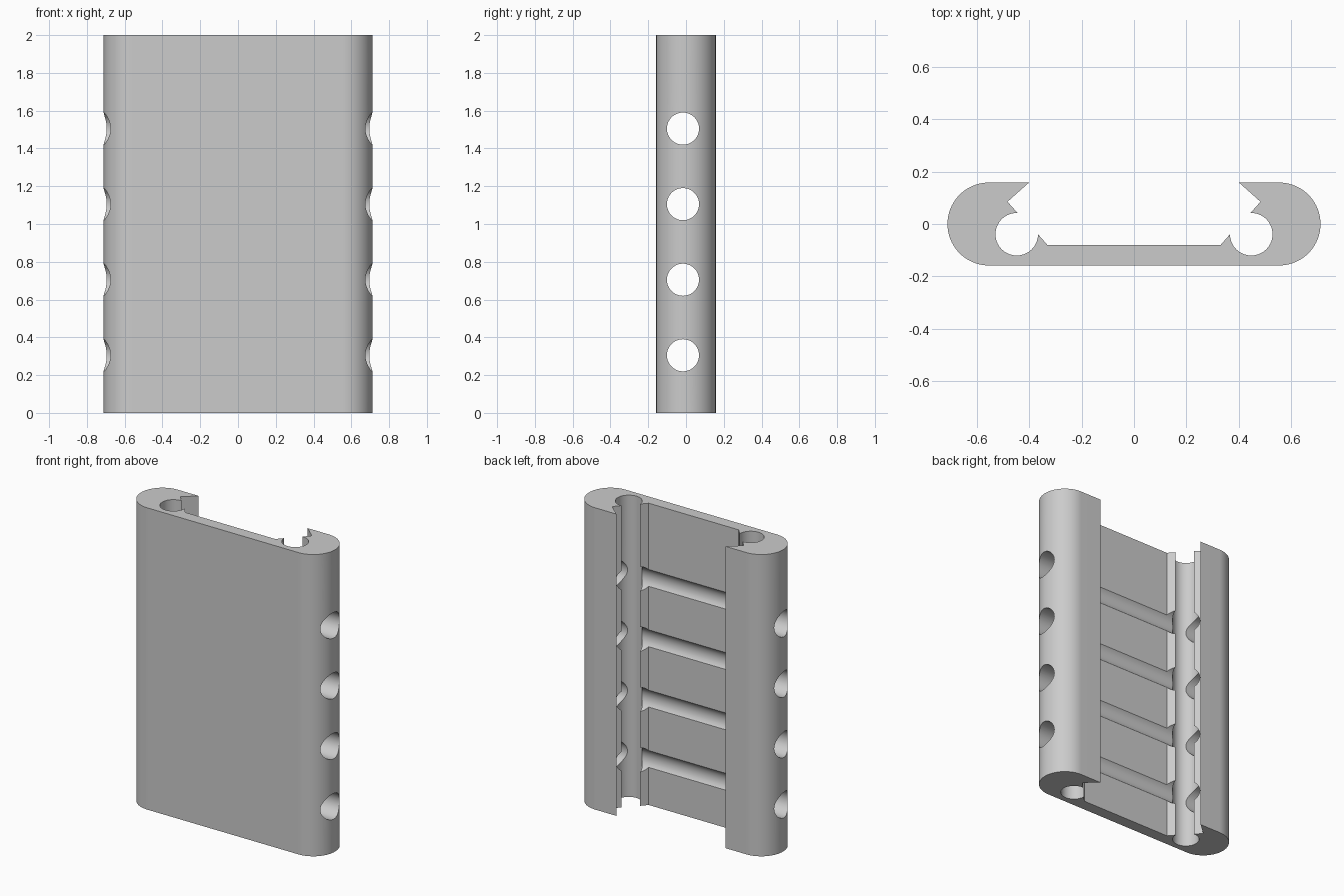
import bpy
import bmesh
from math import cos, sin, radians
from mathutils import Matrix, Vector

cube = bpy.data.objects.get("Cube")
if cube:
    bpy.data.objects.remove(cube, do_unlink=True)

HEIGHT = 2.0
HOLE_HEIGHTS = [0.305 + 0.4 * i for i in range(4)]

# Plain grey material
grey = bpy.data.materials.new("grey")
grey.use_nodes = True
grey.diffuse_color = (0.6, 0.6, 0.6, 1)
grey.node_tree.nodes["Principled BSDF"].inputs["Base Color"].default_value = (0.6, 0.6, 0.6, 1)


def arc(cx, cy, radius, start, end, steps):
    angles = [radians(start + (end - start) * i / steps) for i in range(steps + 1)]
    return [(cx + radius * cos(a), cy + radius * sin(a)) for a in angles]


def add_object(name, bm):
    bmesh.ops.recalc_face_normals(bm, faces=bm.faces)
    mesh = bpy.data.meshes.new(name)
    bm.to_mesh(mesh)
    bm.free()
    mesh.materials.append(grey)
    obj = bpy.data.objects.new(name, mesh)
    bpy.context.collection.objects.link(obj)
    return obj


# Half of the channel section: round edge, hooked lip, round slot, small ridge
half = arc(0.553, 0, 0.158, -90, 90, 48)
half += [(0.40, 0.158), (0.482, 0.085)]
half += arc(0.447, -0.039, 0.081, 92, -180, 64)
half += [(0.33, -0.08)]
section = half + [(-x, y) for x, y in reversed(half)]

# Channel body extruded upwards
bm = bmesh.new()
base = bm.faces.new([bm.verts.new((x, y, 0)) for x, y in section])
grown = bmesh.ops.extrude_face_region(bm, geom=[base])["geom"]
top = [v for v in grown if isinstance(v, bmesh.types.BMVert)]
bmesh.ops.translate(bm, verts=top, vec=Vector((0, 0, HEIGHT)))
body = add_object("channel_body", bm)

# Rods that drill the cross holes and the grooves in the web
bm = bmesh.new()
for z in HOLE_HEIGHTS:
    place = Matrix.Translation((0, -0.016, z)) @ Matrix.Rotation(radians(90), 4, "Y")
    bmesh.ops.create_cone(bm, cap_ends=True, segments=64, radius1=0.085,
                          radius2=0.085, depth=2, matrix=place)
drills = add_object("hole_drills", bm)
drills.hide_render = True

cut = body.modifiers.new("cross_holes", "BOOLEAN")
cut.operation = "DIFFERENCE"
cut.solver = "EXACT"
cut.object = drills

bpy.ops.object.select_all(action="DESELECT")
body.select_set(True)
bpy.context.view_layer.objects.active = body
bpy.ops.object.modifier_apply(modifier=cut.name)
bpy.data.objects.remove(drills, do_unlink=True)
bpy.ops.object.shade_smooth_by_angle(angle=radians(25))
